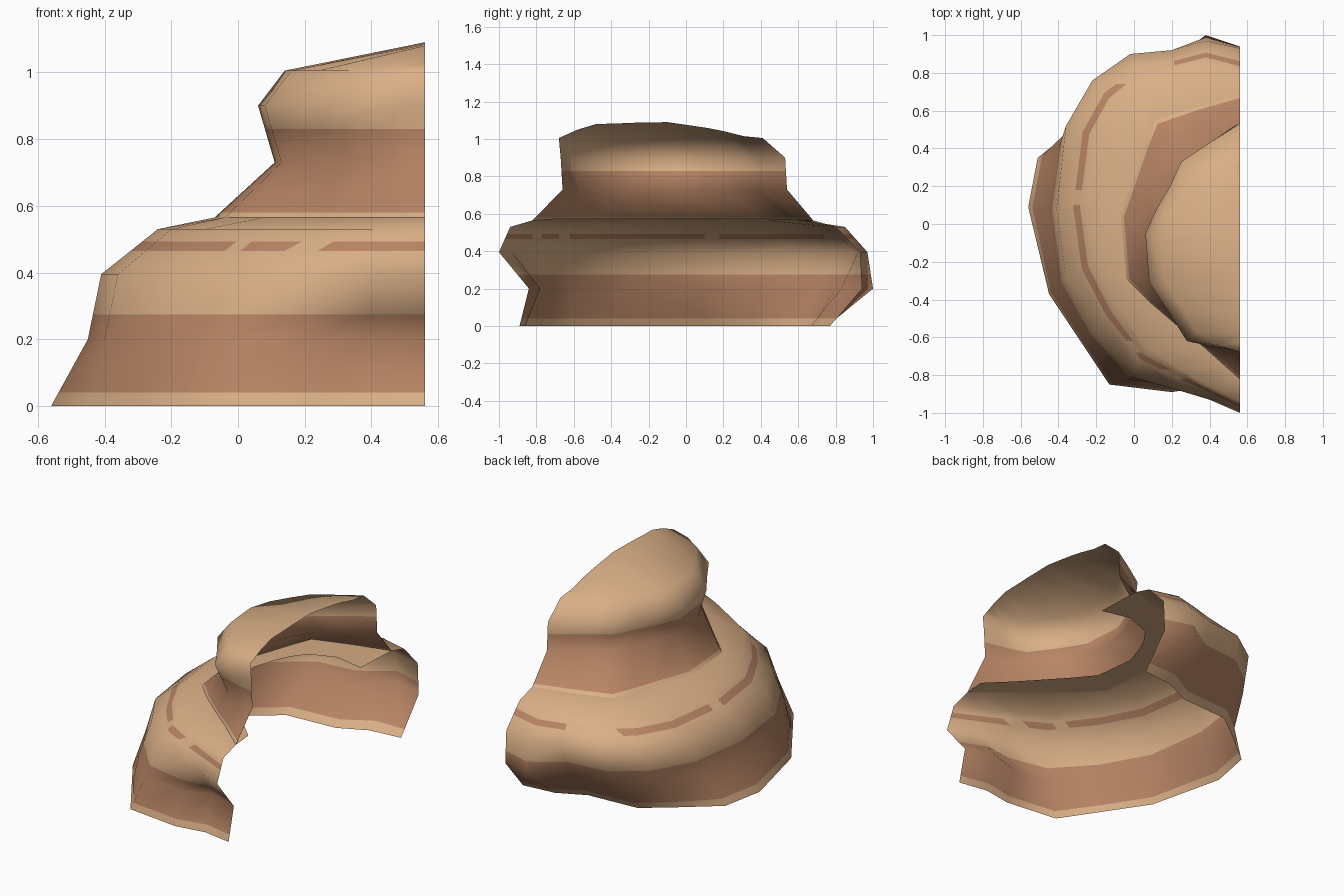
import bpy, bmesh
from mathutils import Vector

if "Cube" in bpy.data.objects:
    bpy.data.objects.remove(bpy.data.objects["Cube"])

CUT_X = 0.56   # open side of the half rock


def material(name, rgb):
    m = bpy.data.materials.new(name)
    m.diffuse_color = (*rgb, 1)
    m.use_nodes = True
    m.node_tree.nodes["Principled BSDF"].inputs["Base Color"].default_value = m.diffuse_color
    return m


tan = material("tan sandstone", (0.70, 0.43, 0.24))
brown = material("red brown sandstone", (0.48, 0.235, 0.13))

# Outlines (x, y) from the front open end round the left to the back open end
lower_tier = [
    (0.0, [(.56, -.89), (.38, -.86), (.2, -.89), (-.13, -.85), (-.29, -.61), (-.45, -.37), (-.56, .09),
           (-.51, .35), (-.3, .52), (-.13, .65), (.19, .67), (.36, .75), (.56, .77)]),
    (0.2, [(.56, -.84), (.38, -.78), (.2, -.84), (-.05, -.82), (-.25, -.6), (-.4, -.32), (-.45, .08),
           (-.4, .4), (-.26, .66), (-.08, .8), (.19, .83), (.38, 1), (.56, .94)]),
    (0.395, [(.56, -1), (.4, -.93), (.25, -.885), (0, -.78), (-.2, -.55), (-.36, -.28), (-.41, .08),
             (-.36, .52), (-.22, .76), (-.02, .9), (.2, .92), (.38, .97), (.56, .93)]),
    (0.53, [(.56, -.94), (.4, -.86), (.25, -.77), (.07, -.66), (-.1, -.42), (-.2, -.2), (-.24, .1),
            (-.19, .46), (-.1, .63), (.05, .76), (.22, .81), (.38, .85), (.56, .8)]),
]
upper_tier = [
    (0.565, [(.56, -.82), (.38, -.66), (.22, -.53), (.08, -.41), (-.04, -.29), (-.07, .05),
             (.02, .3), (.06, .42), (.11, .55), (.33, .62), (.56, .68)]),
    (0.73, [(.56, -.66), (.45, -.62), (.33, -.57), (.2, -.43), (.13, -.3), (.11, -.05),
            (.15, .1), (.2, .22), (.28, .34), (.42, .44), (.56, .54)]),
    (0.9, [(.56, -.67), (.42, -.65), (.28, -.62), (.18, -.46), (.08, -.31), (.06, -.05),
           (.12, .08), (.19, .2), (.25, .33), (.4, .43), (.56, .53)]),
    (1.005, [(.56, -.68), (.44, -.64), (.33, -.57), (.24, -.43), (.16, -.3), (.14, -.08),
             (.18, .05), (.24, .15), (.31, .25), (.43, .33), (.56, .41)]),
]
# Inner lip of the ledge, reaching in under the upper tier
lip = [(.56, -.7), (.42, -.56), (.3, -.43), (.2, -.32), (.1, -.2), (.07, .05),
       (.12, .2), (.16, .28), (.22, .36), (.38, .42), (.56, .38)]
# Sloping cap: ridge line lying on the open side
ridge = [(-.68, 1.005), (-.58, 1.05), (-.48, 1.08), (-.37, 1.083), (-.27, 1.087), (-.1, 1.09),
         (.02, 1.073), (.12, 1.058), (.2, 1.042), (.31, 1.015), (.41, 1.005)]


def widen(ring):
    """Add two midpoints so an upper ring matches the lower rings."""
    return ([ring[0], (ring[0] + ring[1]) / 2] + ring[1:9]
            + [(ring[8] + ring[9]) / 2] + ring[9:])


def ring_at(z, pts):
    return [Vector((x, y, z)) for x, y in pts]


lower = [ring_at(z, p) for z, p in lower_tier]
upper = [widen(ring_at(z, p)) for z, p in upper_tier]
upper.append(widen([Vector((CUT_X, y, z)) for y, z in ridge]))
lip_ring = widen(ring_at(0.575, lip))

# Skin the rings into one open shell, with the lip branching off the ledge
bm = bmesh.new()
grid = [[bm.verts.new(p) for p in ring] for ring in lower + upper]
lip_verts = [bm.verts.new(p) for p in lip_ring]
for a, b in list(zip(grid, grid[1:])) + [(grid[4], lip_verts)]:
    for i in range(len(a) - 1):
        bm.faces.new((a[i + 1], a[i], b[i], b[i + 1]))
bmesh.ops.remove_doubles(bm, verts=bm.verts, dist=0.001)


def cut(axis, value, low=-1.0, high=9.0):
    """Split the faces lying between two heights along a plane."""
    co, no = Vector(), Vector()
    co[axis], no[axis] = value, 1
    faces = [f for f in bm.faces if low < f.calc_center_median().z < high]
    geom = set(faces)
    for f in faces:
        geom.update(f.edges)
        geom.update(f.verts)
    bmesh.ops.bisect_plane(bm, geom=list(geom), plane_co=co, plane_no=no, dist=1e-5)


# Colour layers by height, with broken thin streaks
for z in (0.04, 0.275, 0.465, 0.493, 0.58, 0.83):
    cut(2, z)
streaks = [(-1, -.82), (-.77, -.68), (-.62, .1), (.18, .74), (.82, 1)]
for y in [v for s in streaks for v in s]:
    cut(1, y, 0.466, 0.492)
for f in bm.faces:
    c = f.calc_center_median()
    layer = 0.04 < c.z < 0.275 or 0.58 < c.z < 0.83
    streak = (0.465 < c.z < 0.493 and any(a < c.y < b for a, b in streaks)
              and (c.y < 0.8 or c.x > 0.23))
    f.material_index = 1 if layer or streak else 0
    f.smooth = True

mesh = bpy.data.meshes.new("layered_rock")
bm.to_mesh(mesh)
bm.free()
mesh.materials.append(tan)
mesh.materials.append(brown)
rock = bpy.data.objects.new("layered_rock", mesh)
bpy.context.collection.objects.link(rock)
bpy.context.view_layer.objects.active = rock
rock.select_set(True)
bpy.ops.object.shade_smooth_by_angle(angle=1.2)
